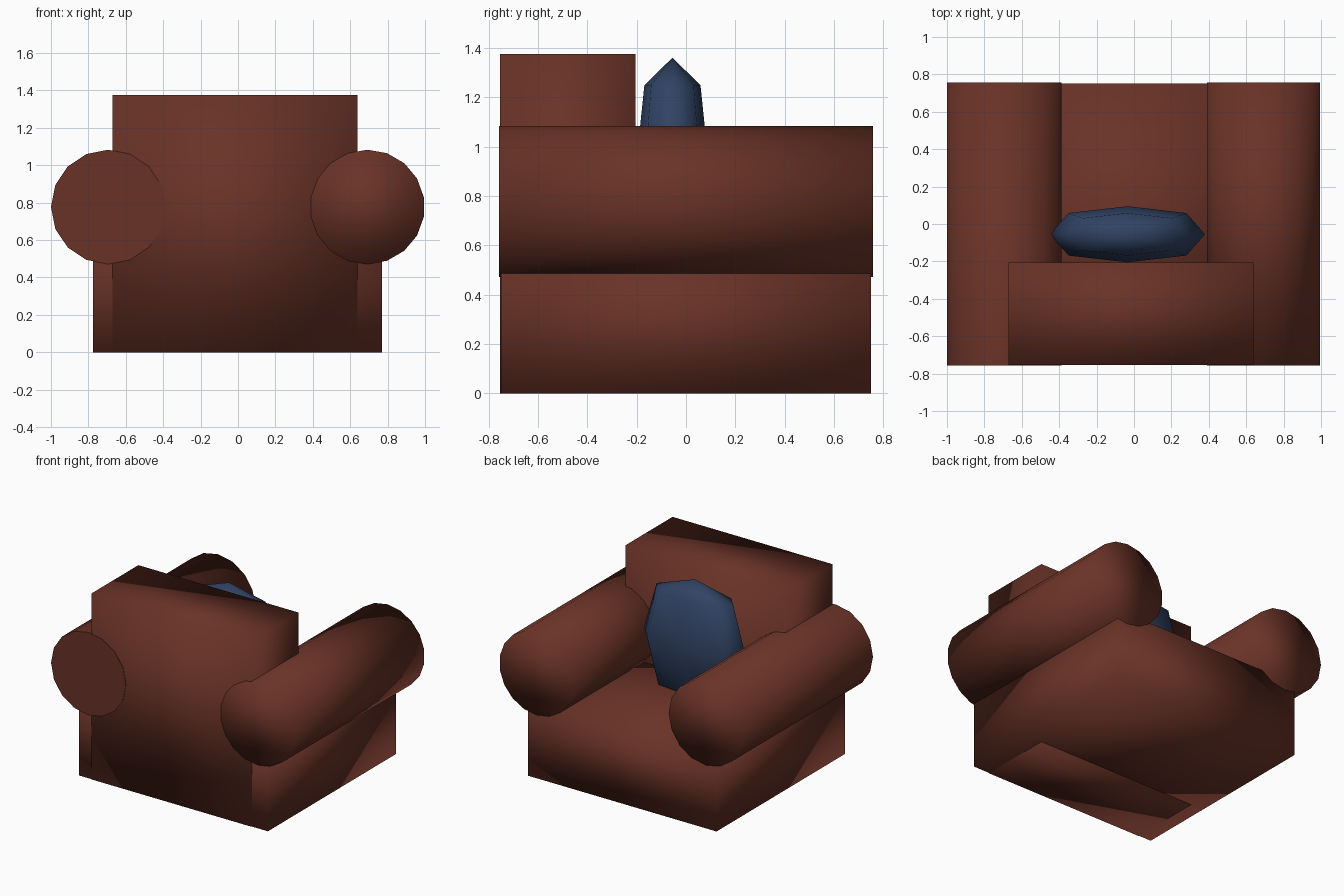
import bpy, bmesh, math
from mathutils import Matrix

if "Cube" in bpy.data.objects:
    bpy.data.objects.remove(bpy.data.objects["Cube"])


def material(name, rgb):
    m = bpy.data.materials.new(name)
    m.diffuse_color = (*rgb, 1)
    m.use_nodes = True
    m.node_tree.nodes["Principled BSDF"].inputs["Base Color"].default_value = m.diffuse_color
    return m


leather = material("brown leather", (0.14, 0.032, 0.02))
fabric = material("navy fabric", (0.03, 0.055, 0.125))


def finish(bm, name, mat):
    bmesh.ops.recalc_face_normals(bm, faces=bm.faces)
    for f in bm.faces:
        f.smooth = True
    me = bpy.data.meshes.new(name)
    bm.to_mesh(me)
    bm.free()
    me.materials.append(mat)
    ob = bpy.data.objects.new(name, me)
    bpy.context.collection.objects.link(ob)
    return ob


def box(name, lo, hi, mat):
    bm = bmesh.new()
    bmesh.ops.create_cube(bm, size=1)
    for v in bm.verts:
        v.co = [(a + b) / 2 + c * (b - a) for a, b, c in zip(lo, hi, v.co)]
    return finish(bm, name, mat)


def arm(name, x, sides, mat):
    # round bolster lying along y
    bm = bmesh.new()
    turn = Matrix.Translation((x, 0, 0.777)) @ Matrix.Rotation(math.pi / 2, 4, "X") \
        @ Matrix.Rotation(math.pi / 2, 4, "Z")
    if sides % 4:
        turn = turn @ Matrix.Rotation(math.pi / sides, 4, "Z")
    bmesh.ops.create_cone(bm, cap_ends=True, segments=sides, radius1=0.306,
                          radius2=0.306, depth=1.514, matrix=turn)
    return finish(bm, name, mat)


# Seat block and backrest
box("seat", (-0.775, -0.75, 0), (0.77, 0.75, 0.55), leather)
box("backrest", (-0.672, -0.754, 0), (0.638, -0.205, 1.375), leather)

# Arms; the left one has a flat cap at the front
left = arm("left_arm", -0.694, 16, leather)
arm("right_arm", 0.692, 18, leather)
for p in left.data.polygons:
    if p.normal.y < -0.9:
        p.use_smooth = False

# Low-poly cushion, slightly squarer than an ellipsoid
bm = bmesh.new()
bmesh.ops.create_uvsphere(bm, u_segments=8, v_segments=4, radius=1)
for v in bm.verts:
    c = [math.copysign(abs(k) ** 0.8, k) if abs(k) > 1e-4 else 0 for k in v.co]
    v.co = (-0.035 + 0.415 * c[0], -0.055 + 0.15 * c[1], 0.9 + 0.46 * c[2])
finish(bm, "cushion", fabric)
